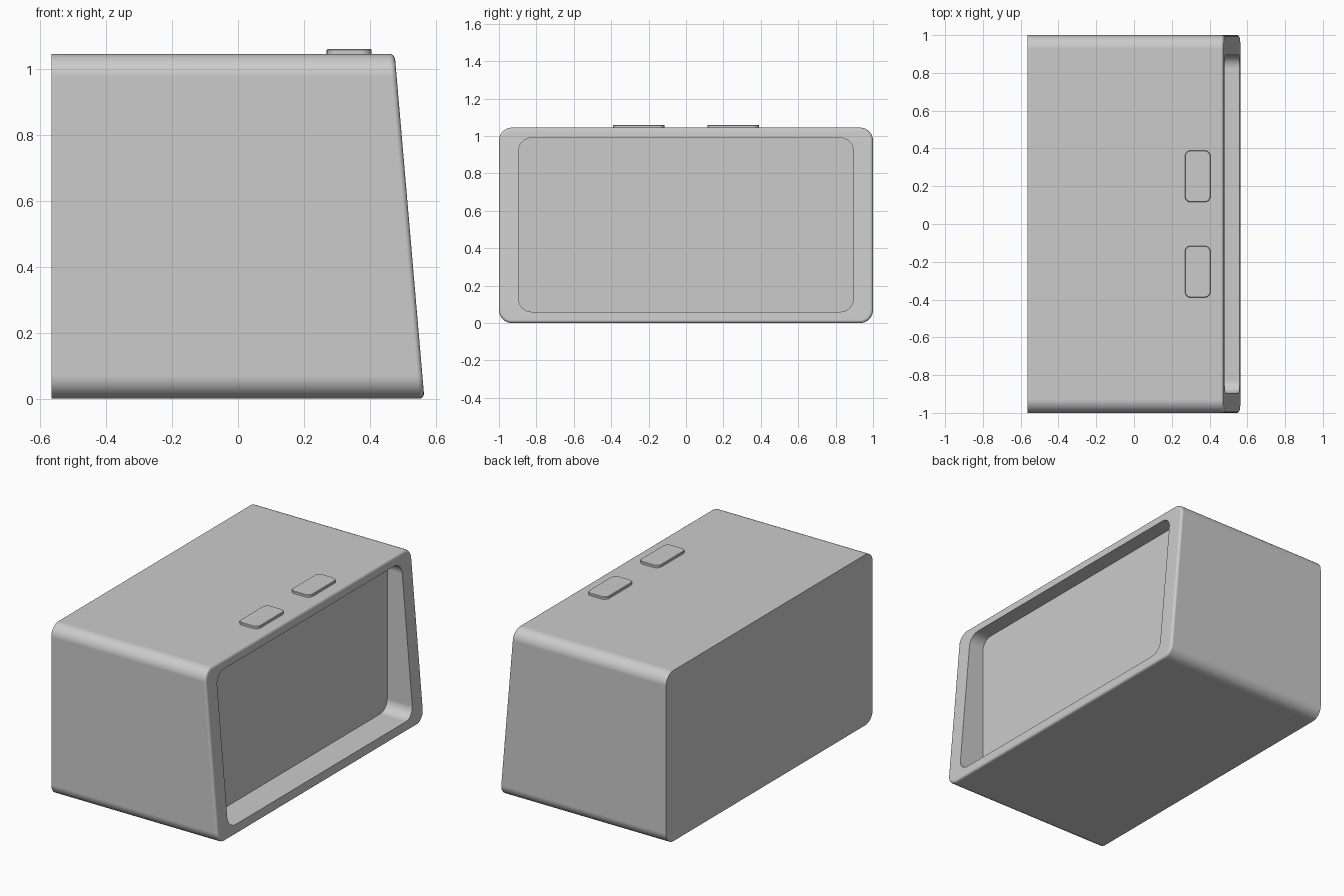
import bpy, bmesh
from math import sin, cos, pi
from mathutils import Vector

if "Cube" in bpy.data.objects:
    bpy.data.objects.remove(bpy.data.objects["Cube"])

BACK, FRONT, HEIGHT, LEAN = -0.565, 0.565, 1.045, 0.09


def rounded_rect(half_u, half_v, r, seg=8):
    """Counter-clockwise outline of a rounded rectangle, as (u, v) pairs."""
    pts = []
    corners = [(1, 1), (-1, 1), (-1, -1), (1, -1)]
    for i, (su, sv) in enumerate(corners):
        for k in range(seg + 1):
            a = pi / 2 * (i + k / seg)
            pts.append((su * (half_u - r) + r * cos(a), sv * (half_v - r) + r * sin(a)))
    return pts


def loft(name, rings):
    """Skin a list of equal-length rings, capping both ends."""
    bm = bmesh.new()
    loops = [[bm.verts.new(p) for p in ring] for ring in rings]
    n = len(loops[0])
    for a, b in zip(loops, loops[1:]):
        for i in range(n):
            j = (i + 1) % n
            bm.faces.new((a[i], a[j], b[j], b[i]))
    bm.faces.new(loops[0])
    bm.faces.new(loops[-1])
    bmesh.ops.recalc_face_normals(bm, faces=bm.faces)
    mesh = bpy.data.meshes.new(name)
    bm.to_mesh(mesh)
    bm.free()
    obj = bpy.data.objects.new(name, mesh)
    bpy.context.collection.objects.link(obj)
    bpy.ops.object.select_all(action='DESELECT')
    obj.select_set(True)
    bpy.context.view_layer.objects.active = obj
    bpy.ops.object.shade_smooth_by_angle()
    wn = obj.modifiers.new("Flat faces", 'WEIGHTED_NORMAL')
    wn.keep_sharp = True
    return obj


def body_ring(half_y, half_z, r, zc, x=None, setback=0.0):
    """Ring across the body: at fixed x, or on the leaning front."""
    ring = []
    for u, v in rounded_rect(half_y, half_z, r):
        z = zc + v
        px = FRONT - LEAN * z / HEIGHT - setback if x is None else x
        ring.append(Vector((px, u, z)))
    return ring


# Body: flat back, leaning front with softened rim, recess to an upright screen
mid = HEIGHT / 2
fillet = 0.016
rings = [body_ring(1.0, mid, 0.07, mid, x=BACK)]
for k in range(5):
    t = pi / 2 * k / 4
    inset = fillet * (1 - cos(t))
    rings.append(body_ring(1.0 - inset, mid - inset, 0.07 - inset, mid,
                           setback=fillet * (1 - sin(t))))
opening = (0.895, 0.465, 0.07, 0.525)
rings.append(body_ring(*opening))
rings.append(body_ring(*opening, x=0.385))
loft("clock_body", rings)

# Two raised buttons on top
for side, y in (("left", -0.2525), ("right", 0.2525)):
    levels = [(1.04, 0.0), (1.057, 0.0), (1.06, 0.003)]
    loft("button_" + side, [
        [Vector((0.337 + u, y + v, z))
         for u, v in rounded_rect(0.068 - d, 0.137 - d, 0.032 - d, 6)]
        for z, d in levels])
